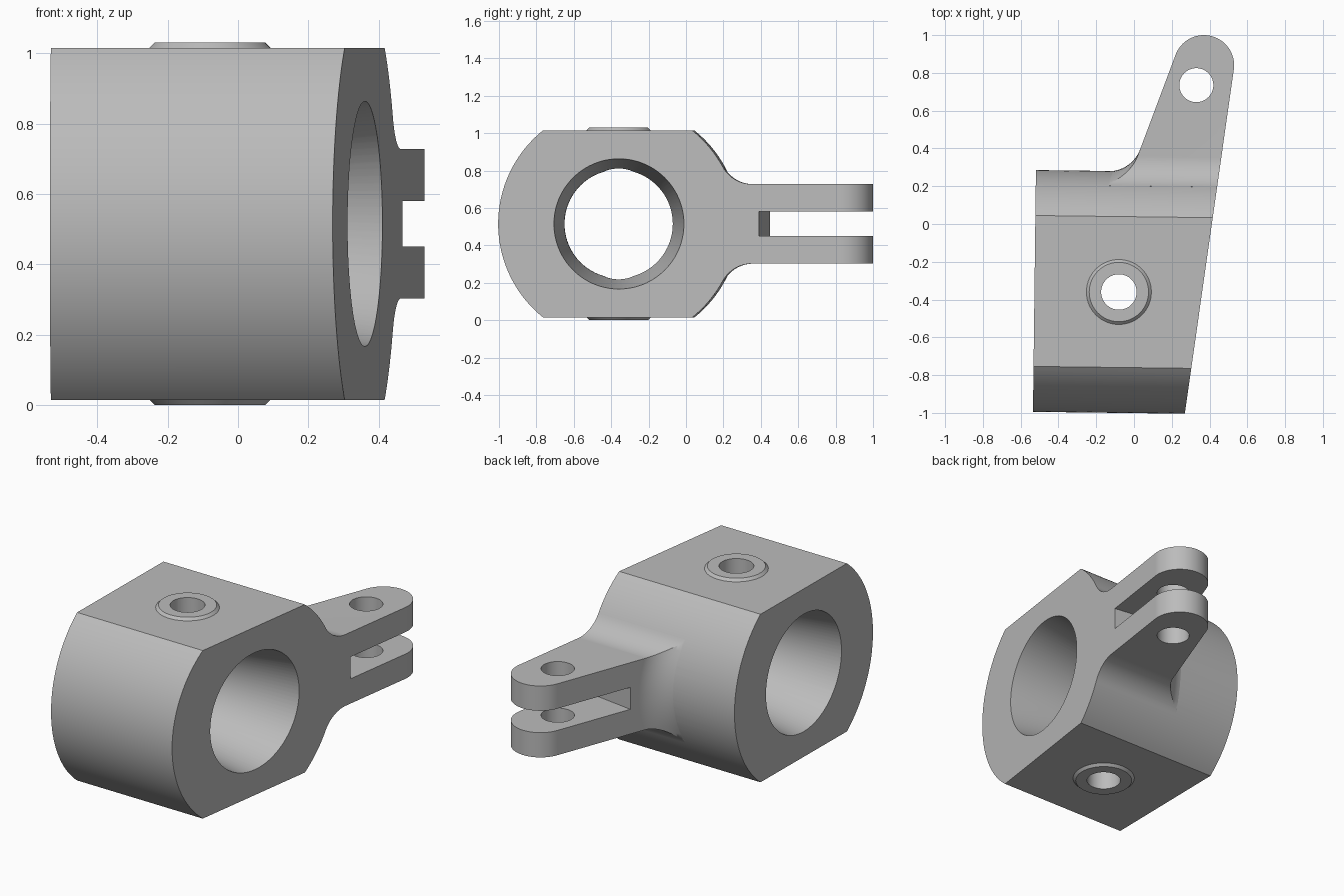
import bpy
import bmesh
from math import sin, cos, tan, asin, atan2, sqrt, radians, pi
from mathutils import Matrix, Vector

cube = bpy.data.objects.get("Cube")
if cube:
    bpy.data.objects.remove(cube, do_unlink=True)

PIVOT = Vector((-0.08, -0.36, 0.515))   # centre of the bore
R, FLAT = 0.64, 0.5                     # body radius, half height of flats
ARM, FIL = 0.2125, 0.18                 # arm half thickness, fillet radius
TIP, TIP_R = Vector((0.37, 0.84)), 0.16
SIDE = Vector((0.351, 0.936)).normalized()    # left edge of the arm
EDGE = Vector((0.141, 0.990)).normalized()    # slanted right face
X_AXIS = Matrix(((0, 0, 1, 0), (1, 0, 0, 0), (0, 1, 0, 0), (0, 0, 0, 1)))
AT_BORE = Matrix.Translation(PIVOT) @ Matrix.Rotation(radians(-0.7), 4, 'Z') @ X_AXIS
AT_Z = Matrix.Translation((0, 0, PIVOT.z))


def arc(cx, cy, r, a0, a1, n):
    return [(cx + r * cos(a0 + (a1 - a0) * i / n), cy + r * sin(a0 + (a1 - a0) * i / n))
            for i in range(n + 1)]


def loft(name, rings, matrix):
    """Closed solid through rings of (points, height)."""
    bm = bmesh.new()
    loops = [[bm.verts.new((x, y, h)) for x, y in pts] for pts, h in rings]
    for a, b in zip(loops, loops[1:]):
        for i in range(len(a)):
            j = (i + 1) % len(a)
            bm.faces.new((a[i], a[j], b[j], b[i]))
    bm.faces.new(loops[0][::-1])
    bm.faces.new(loops[-1])
    if len(rings) > 2:
        bmesh.ops.triangulate(bm, faces=bm.faces[:])
    bmesh.ops.recalc_face_normals(bm, faces=bm.faces[:])
    bm.transform(matrix)
    mesh = bpy.data.meshes.new(name)
    bm.to_mesh(mesh)
    bm.free()
    obj = bpy.data.objects.new(name, mesh)
    bpy.context.collection.objects.link(obj)
    return obj


def prism(name, pts, h0, h1, matrix):
    return loft(name, [(pts, h0), (pts, h1)], matrix)


def lathe(name, profile, matrix, n=96):
    return loft(name, [(arc(0, 0, r, 0, 2 * pi, n)[:-1], h) for r, h in profile], matrix)


def combine(target, tool, operation):
    tool.hide_render = True
    mod = target.modifiers.new(operation.lower(), 'BOOLEAN')
    mod.operation, mod.solver, mod.object = operation, 'EXACT', tool
    bpy.context.view_layer.objects.active = target
    bpy.ops.object.modifier_apply(modifier=mod.name)
    bpy.data.objects.remove(tool, do_unlink=True)


# Barrel body with flat top and bottom
a = asin(FLAT / R)
body = prism("clevis_housing",
             arc(0, 0, R, -a, a, 48) + arc(0, 0, R, pi - a, pi + a, 48),
             -0.447, 0.9, AT_BORE)

# Arm side profile, flaring into the barrel
fy = sqrt((R + FIL) ** 2 - (ARM + FIL) ** 2)
touch = atan2(ARM + FIL, fy)
upper = arc(fy, ARM + FIL, FIL, pi + touch, 1.5 * pi, 16) + [(1.6, ARM)]
lower = [(y, -z) for y, z in reversed(upper)]
arm = prism("arm", [(0.3, 0.1)] + upper + lower + [(0.3, -0.1)], -0.44, 0.9, AT_BORE)

# Arm plan: straight left edge with a fillet that follows the barrel
side_tangent = TIP + TIP_R * Vector((-SIDE.y, SIDE.x))
lean = atan2(SIDE.y, SIDE.x)


def arm_plan(z):
    yb = PIVOT.y + sqrt((R - 0.001) ** 2 - z * z)
    xi = side_tangent.x - (side_tangent.y - yb) * SIDE.x / SIDE.y
    xe = xi - FIL * tan(lean / 2)
    top = side_tangent + SIDE * 0.4
    fillet = arc(xe, yb + FIL, FIL, lean - pi / 2, -pi / 2, 16)
    return [tuple(top)] + fillet + [(xe, yb - 0.4), (1.2, yb - 0.4), (1.2, top.y)]


levels = [-0.33 + 0.66 * i / 16 for i in range(17)]
combine(arm, loft("arm_outline", [(arm_plan(z), z) for z in levels], AT_Z), 'INTERSECT')
combine(body, arm, 'UNION')

# Slanted right face and rounded arm tip
edge_tangent = TIP + TIP_R * Vector((EDGE.y, -EDGE.x))
foot = edge_tangent - EDGE * 2.2
tip = arc(TIP.x, TIP.y, TIP_R, atan2(-EDGE.x, EDGE.y), atan2(SIDE.x, -SIDE.y), 40)
outline = [(-1, foot.y), tuple(foot)] + tip + [(-1, tip[-1][1])]
combine(body, prism("plan_outline", outline, -1, 1, AT_Z), 'INTERSECT')

# Chamfered bosses on top and bottom
AT_PORT = Matrix.Translation(PIVOT)
for sign in (1, -1):
    combine(body, lathe("boss", [(0.172, 0.45 * sign), (0.172, 0.5 * sign),
                                 (0.157, 0.515 * sign)], AT_PORT), 'UNION')

# Bore tapering from both ends to a narrow central land
combine(body, lathe("bore", [(0.363, -0.54), (0.29, -0.05), (0.29, 0.05), (0.363, 0.54)],
                    AT_BORE), 'DIFFERENCE')

# Vertical port, pin hole and fork slot
combine(body, lathe("port", [(0.094, -1), (0.094, 1)], AT_PORT, 64), 'DIFFERENCE')
combine(body, lathe("pin_hole", [(0.09, -1), (0.09, 1)],
                    Matrix.Translation((0.33, 0.735, PIVOT.z)), 64), 'DIFFERENCE')
slot_frame = Matrix.Translation((0.467, 0.39, PIVOT.z)) @ Matrix.Rotation(-atan2(EDGE.x, EDGE.y), 4, 'Z')
combine(body, prism("slot", [(-0.7, 0), (0.3, 0), (0.3, 1), (-0.7, 1)], -0.065, 0.065, slot_frame),
        'DIFFERENCE')

# Plain grey metal
grey = bpy.data.materials.new("grey_metal")
grey.use_nodes = True
colour = (0.5, 0.5, 0.5, 1)
grey.diffuse_color = colour
grey.node_tree.nodes["Principled BSDF"].inputs["Base Color"].default_value = colour
body.data.materials.clear()
body.data.materials.append(grey)

# Smooth curved faces, keep crisp edges
bpy.ops.object.select_all(action='DESELECT')
body.select_set(True)
bpy.context.view_layer.objects.active = body
bpy.ops.object.shade_smooth_by_angle(angle=radians(25))
weighted = body.modifiers.new("weighted_normals", 'WEIGHTED_NORMAL')
weighted.keep_sharp = True
